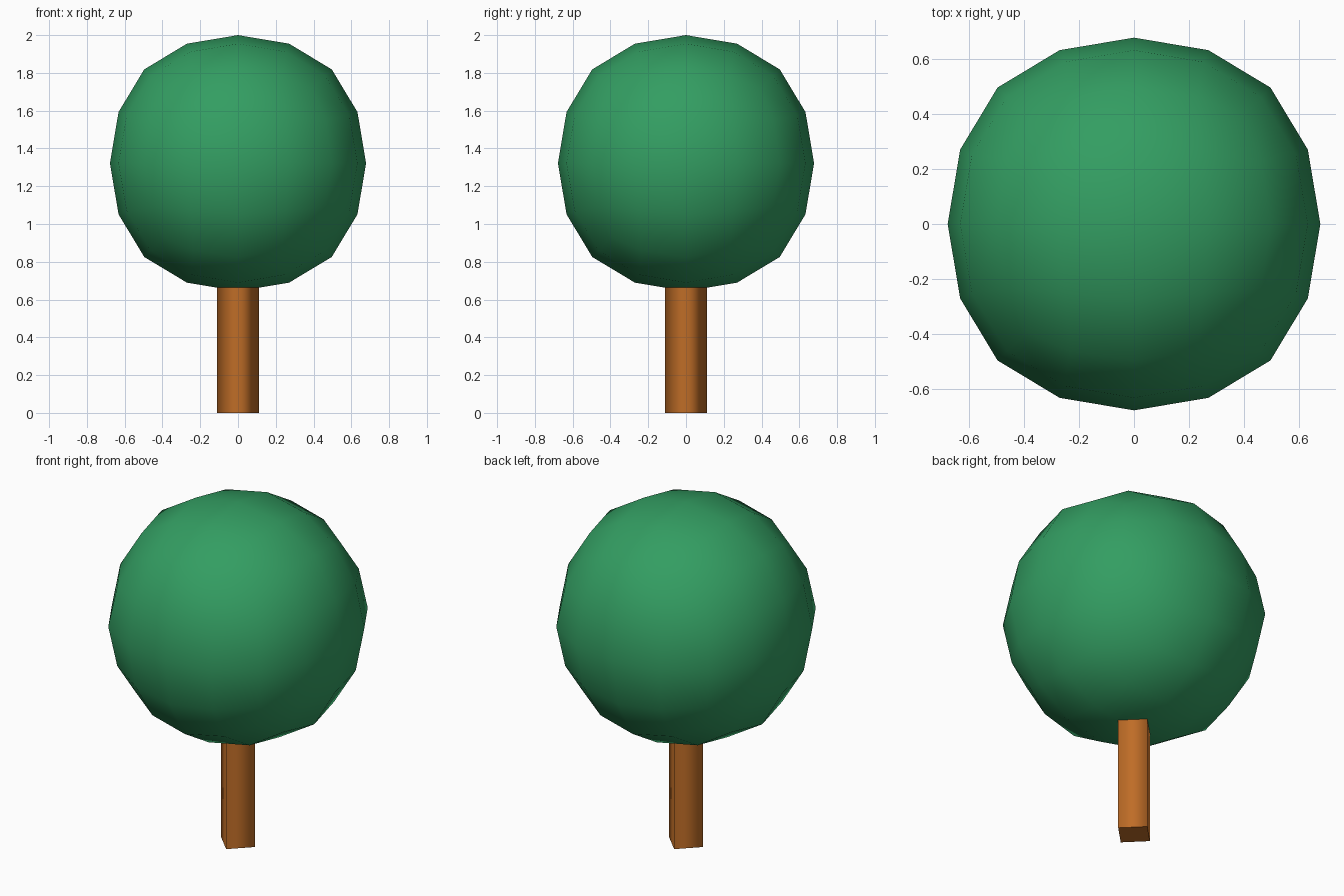
import bpy, bmesh, math

if "Cube" in bpy.data.objects:
    bpy.data.objects.remove(bpy.data.objects["Cube"])


def material(name, color):
    m = bpy.data.materials.new(name)
    m.diffuse_color = (*color, 1.0)
    m.use_nodes = True
    m.node_tree.nodes["Principled BSDF"].inputs["Base Color"].default_value = m.diffuse_color
    return m


def make_object(name, bm, mat):
    mesh = bpy.data.meshes.new(name)
    bm.to_mesh(mesh)
    bm.free()
    mesh.materials.append(mat)
    obj = bpy.data.objects.new(name, mesh)
    bpy.context.collection.objects.link(obj)
    return obj


leaf_green = material("leaf green", (0.033, 0.34, 0.122))
bark_brown = material("bark brown", (0.52, 0.152, 0.02))

# Canopy: a cube rounded by two levels of subdivision, smooth shaded
RADIUS = 0.678
CENTRE_Z = 2.0 - RADIUS
bm = bmesh.new()
bmesh.ops.create_cube(bm, size=2 * RADIUS / 0.8785)
for f in bm.faces:
    f.smooth = True
canopy = make_object("canopy", bm, leaf_green)
canopy.location.z = CENTRE_Z
sub = canopy.modifiers.new("rounding", 'SUBSURF')
sub.levels = 2
sub.render_levels = 2
sub.use_limit_surface = False

# Trunk: four-sided post with corners on the axes, smooth sides, sharp caps
TRUNK_TOP = 0.76
bm = bmesh.new()
base = [bm.verts.new((0.11 * math.cos(i * math.pi / 2),
                      0.11 * math.sin(i * math.pi / 2), 0)) for i in range(4)]
bottom = bm.faces.new(base)
top = bmesh.ops.extrude_face_region(bm, geom=[bottom], use_keep_orig=True)["geom"]
bmesh.ops.translate(bm, vec=(0, 0, TRUNK_TOP),
                    verts=[g for g in top if isinstance(g, bmesh.types.BMVert)])
bmesh.ops.recalc_face_normals(bm, faces=bm.faces)
for f in bm.faces:
    f.smooth = abs(f.normal.z) < 0.5
    if not f.smooth:
        for e in f.edges:
            e.smooth = False
make_object("trunk", bm, bark_brown)
